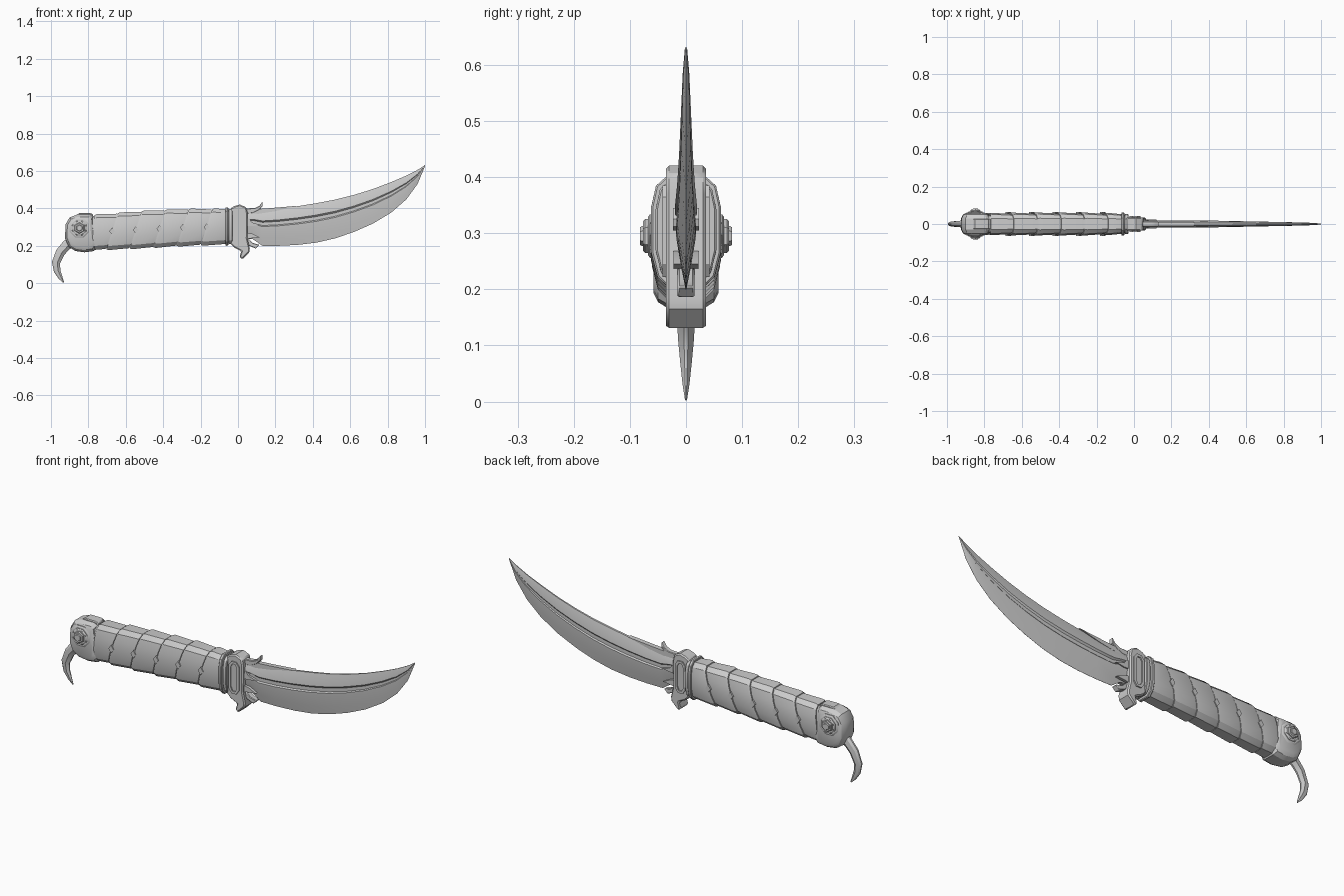
import bpy, bmesh, math
from mathutils import Vector

if "Cube" in bpy.data.objects:
    bpy.data.objects.remove(bpy.data.objects["Cube"])

grey = bpy.data.materials.new("plain_grey")
grey.use_nodes = True
grey.diffuse_color = (0.6, 0.6, 0.6, 1)
grey.node_tree.nodes["Principled BSDF"].inputs["Base Color"].default_value = (0.6, 0.6, 0.6, 1)


def finish(name, bm, bevel=0, angle=30):
    bmesh.ops.recalc_face_normals(bm, faces=bm.faces)
    me = bpy.data.meshes.new(name)
    bm.to_mesh(me)
    bm.free()
    me.materials.append(grey)
    ob = bpy.data.objects.new(name, me)
    bpy.context.collection.objects.link(ob)
    if bevel:
        mod = ob.modifiers.new("bevel", "BEVEL")
        mod.width, mod.segments, mod.limit_method = bevel, 1, "ANGLE"
        mod.angle_limit = math.radians(50)
    bpy.ops.object.select_all(action="DESELECT")
    bpy.context.view_layer.objects.active = ob
    ob.select_set(True)
    bpy.ops.object.shade_smooth_by_angle(angle=math.radians(angle))
    return ob


def loft(name, rings, **kw):
    bm = bmesh.new()
    loops = [[bm.verts.new(p) for p in r] for r in rings]
    n = len(loops[0])
    for a, b in zip(loops, loops[1:]):
        for i in range(n):
            j = (i + 1) % n
            bm.faces.new((a[i], a[j], b[j], b[i]))
    bm.faces.new(loops[0])
    bm.faces.new(loops[-1])
    return finish(name, bm, **kw)


def plate(name, outline, y0, y1, **kw):
    return loft(name, [[(x, y, z) for x, z in outline] for y in (y0, y1)], **kw)


def mix(table, x):
    for a, b in zip(table, table[1:]):
        if x <= b[0]:
            f = (x - a[0]) / (b[0] - a[0])
            return [p + (q - p) * f for p, q in zip(a, b)][1:]
    return table[-1][1:]


# Blade: x, spine height, edge height, half thickness
blade = [(0.03, .385, .24, .02), (.08, .387, .235, .02), (.13, .39, .2, .02),
         (.22, .398, .2, .02), (.32, .412, .205, .0195), (.42, .428, .217, .018),
         (.52, .447, .24, .016), (.62, .472, .274, .014), (.72, .503, .318, .012),
         (.82, .541, .378, .01), (.9, .575, .448, .008), (.96, .606, .53, .006),
         (1.0, .632, .626, .002)]
# Height fraction and thickness fraction: edge, bevel ridge, fuller, flat, spine
section = [(0, .03), (.2, .42), (.47, .85), (.54, .9), (.57, .6), (.66, .6),
           (.7, 1), (.84, .8), (1, .3)]
rings = []
for x, top, low, t in blade:
    side = [(x, t * w, low + (top - low) * h) for h, w in section]
    rings.append(side + [(px, -py, pz) for px, py, pz in reversed(side)])
loft("blade", rings, angle=15)
plate("spine_plate", [(.04, .36), (.04, .392), (.18, .402), (.32, .414), (.2, .385)], -.012, .012)

# Handle: x, centre height, half height, half width
grip = [(-.8, .272, .09, .055), (-.66, .278, .097, .057), (-.5, .287, .1, .058),
        (-.3, .297, .098, .058), (-.04, .303, .094, .054)]
octagon = [(.5, 1), (.86, .8), (1, .42), (1, -.35), (.82, -.78), (.45, -1)]
octagon += [(-a, b) for a, b in reversed(octagon)]


def grip_ring(x, grow, slant):
    zc, h, w = mix(grip, x)
    return [(x + slant * b * h, a * (w + grow), zc + b * (h + grow)) for a, b in octagon]


loft("grip_core", [grip_ring(x, -.006, 0) for x in (-.8, -.6, -.4, -.2, -.04)])
cuts = [-.775, -.673, -.547, -.42, -.295, -.168, -.06]
for i, (a, b) in enumerate(zip(cuts, cuts[1:])):
    sa = .1 if i == 0 else .32
    sb = 0 if i == 5 else .32
    loft("grip_wrap", [grip_ring(a, .0, sa), grip_ring(a + .012, .004, sa),
                       grip_ring(b - .004, -.002, sb)])
    if i:
        # Diamond studs along the wrap joints
        zc, h, w = mix(grip, a)
        for s in (-1, 1):
            plate("stud", [(a - .015, zc), (a, zc + .02), (a + .015, zc), (a, zc - .02)],
                  s * .05, s * (w + .007))

# Collar between grip and guard
for x0, x1, g in ((-.068, -.052, .008), (-.05, -.03, .0)):
    loft("collar", [grip_ring(x0, g, 0), grip_ring(x1, g, 0)], bevel=.003)

# Guard with raised side frames
guard = [(-.04, .4), (-.02, .412), (.01, .421), (.045, .405), (.052, .37), (.05, .24),
         (.063, .185), (.06, .165), (.022, .127), (.008, .14), (.018, .172), (-.02, .19), (-.04, .21)]
plate("guard", guard, -.036, .036, bevel=.006)
for s in (-1, 1):
    outer = [(-.025, .365), (-.008, .385), (.018, .385), (.034, .365),
             (.034, .245), (.018, .222), (-.008, .222), (-.025, .245)]
    inner = [(.0045 + (x - .0045) * .6, .304 + (z - .304) * .85) for x, z in outer]
    bm = bmesh.new()
    loops = [[bm.verts.new((x, s * y, z)) for x, z in o]
             for o, y in ((outer, .034), (outer, .042), (inner, .042), (inner, .034))]
    for a, b in zip(loops, loops[1:] + loops[:1]):
        for i in range(8):
            j = (i + 1) % 8
            bm.faces.new((a[i], a[j], b[j], b[i]))
    finish("guard_frame", bm)
    # Pointed langets gripping the blade
    plate("upper_langet", [(.04, .345), (.06, .345), (.075, .325), (.12, .312),
                           (.075, .305), (.04, .305)], s * .01, s * .023)
    plate("lower_langet", [(.04, .27), (.075, .265), (.115, .245), (.07, .24), (.04, .235)],
          s * .008, s * .022)

# Thumb spur and lower spur on the blade side
plate("upper_spur", [(.04, .37), (.045, .4), (.09, .402), (.115, .414), (.132, .438),
                     (.13, .41), (.112, .39), (.08, .375)], -.013, .013, bevel=.003)
plate("lower_spur", [(.04, .25), (.08, .215), (.115, .205), (.095, .185), (.06, .2), (.04, .22)],
      -.015, .015, bevel=.003)

# Pommel: rounded block
pommel = [(-.775, .355), (-.79, .367), (-.86, .367), (-.9, .352), (-.922, .315), (-.925, .24),
          (-.905, .195), (-.87, .172), (-.82, .165), (-.77, .172), (-.755, .2), (-.765, .27)]
centre = Vector((-.84, .268))
rings = []
for y, k in ((-.058, .72), (-.05, .88), (-.03, 1), (.03, 1), (.05, .88), (.058, .72)):
    pts = [centre + (Vector(p) - centre) * k for p in pommel]
    rings.append([(p.x, y, p.y) for p in pts])
loft("pommel", rings)
plate("pommel_lip", [(-.775, .34), (-.775, .37), (-.79, .374), (-.85, .374), (-.87, .36)],
      -.028, .028, bevel=.004)

# Bolts on both sides of the pommel
for s in (-1, 1):
    for name, r, y, n in (("bolt_base", .056, .062, 8), ("bolt_washer", .042, .068, 8),
                          ("bolt_head", .03, .077, 6), ("bolt_tip", .018, .082, 6)):
        ring = [(math.cos(math.tau * (i + .5) / n), math.sin(math.tau * (i + .5) / n))
                for i in range(n)]
        rings = [[(-.848 + r * k * c, s * yy, .295 + r * k * d) for c, d in ring]
                 for yy, k in ((.04, 1), (y - .004, 1), (y, .87))]
        loft(name, rings)

# Hook: centre x, z, half breadth, half thickness
hook = [(-.87, .225, .032, .018), (-.915, .205, .027, .018), (-.95, .165, .025, .017),
        (-.973, .11, .022, .014), (-.967, .065, .018, .01), (-.948, .028, .011, .006),
        (-.932, .004, .003, .002)]
rings = []
for i, (x, z, b, t) in enumerate(hook):
    p, q = hook[max(i - 1, 0)], hook[min(i + 1, len(hook) - 1)]
    d = Vector((q[0] - p[0], q[1] - p[1])).normalized()
    n = Vector((-d.y, d.x))
    rings.append([(x + n.x * b * u, t * v, z + n.y * b * u)
                  for u, v in ((1, .25), (.3, 1), (-.6, .8), (-1, .25),
                               (-1, -.25), (-.6, -.8), (.3, -1), (1, -.25))])
loft("hook", rings)
